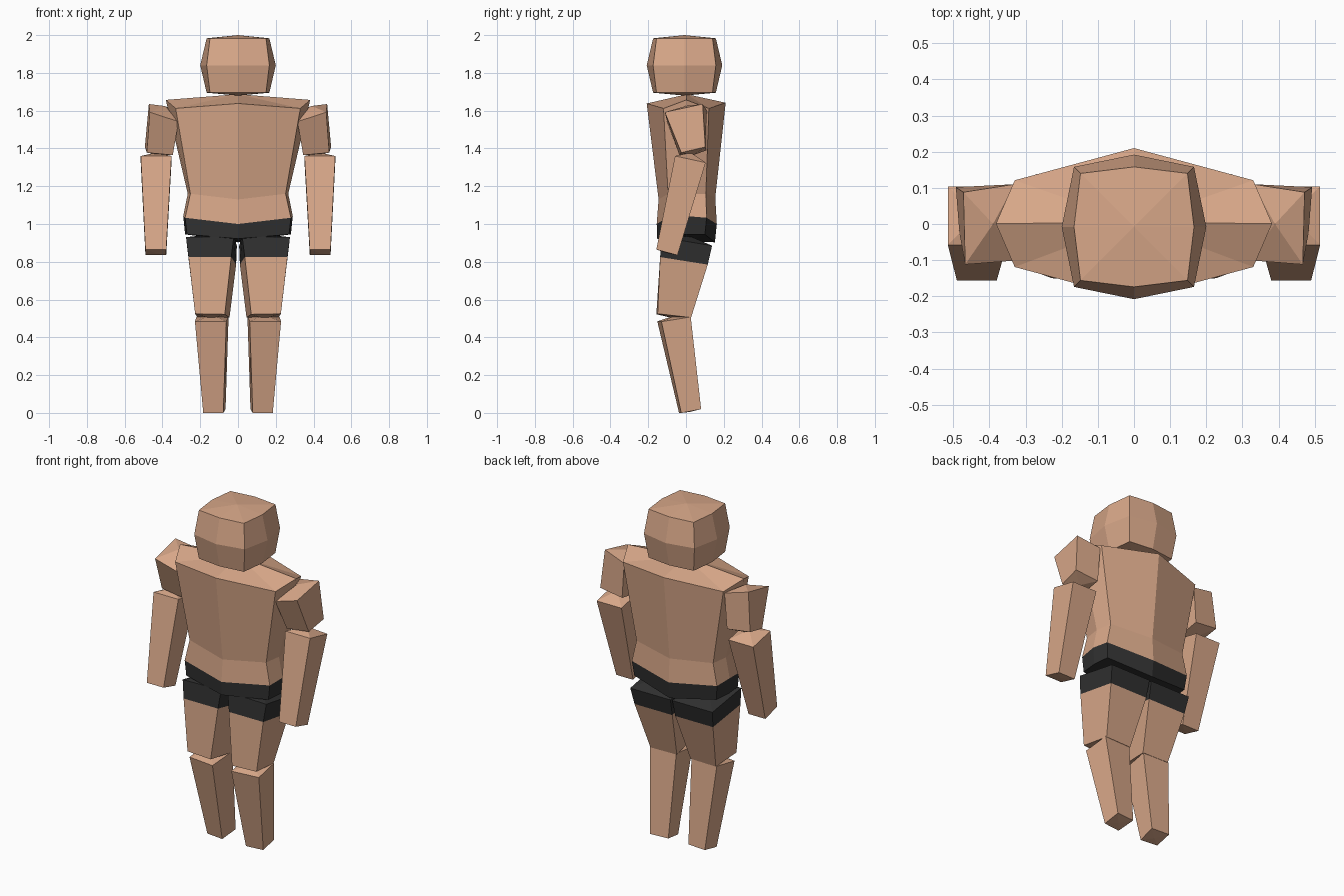
import bpy, bmesh


def material(name, rgb):
    m = bpy.data.materials.new(name)
    m.diffuse_color = (*rgb, 1)
    return m


SKIN = material("skin", (0.69, 0.39, 0.25))
CLOTH = material("dark_cloth", (0.03, 0.03, 0.03))


def loft(name, rings, start, end, cloth=(), mirror=False):
    """Skin a list of rings, closing both ends with a shallow point.
    Sections listed in cloth get the dark material (-1 = start, 'end' = end cap)."""
    bm = bmesh.new()
    loops = [[bm.verts.new(p) for p in ring] for ring in rings]
    n = len(loops[0])

    def face(verts, section):
        bm.faces.new(verts).material_index = int(section in cloth)

    for s, (a, b) in enumerate(zip(loops, loops[1:])):
        for i in range(n):
            j = (i + 1) % n
            face((a[i], a[j], b[j], b[i]), s)
    for loop, tip, section in ((loops[0], start, -1), (loops[-1], end, "end")):
        c = bm.verts.new(tip)
        for i in range(n):
            face((loop[i], loop[(i + 1) % n], c), section)
    bmesh.ops.recalc_face_normals(bm, faces=bm.faces)
    mesh = bpy.data.meshes.new(name)
    bm.to_mesh(mesh)
    bm.free()
    mesh.materials.append(SKIN)
    mesh.materials.append(CLOTH)
    ob = bpy.data.objects.new(name, mesh)
    bpy.context.collection.objects.link(ob)
    if mirror:
        mod = ob.modifiers.new("mirror", "MIRROR")
        mod.use_mirror_merge = False
    return ob


def ring8(corner, side, front, back):
    """Eight-sided ring: corner (x, y, z), side (x, z), front and back (y, z)."""
    x, y, z = corner
    yc = (front[0] + back[0]) / 2
    return [(0, *front), (x, yc - y, z), (side[0], yc, side[1]), (x, yc + y, z),
            (0, *back), (-x, yc + y, z), (-side[0], yc, side[1]), (-x, yc - y, z)]


# Head: rounded block
def head_ring(c, m, z):
    return ring8((c, c, z), (m, z), (-m - 0.008, z), (m - 0.008, z))


loft("head",
     [head_ring(0.148, 0.166, 1.983), head_ring(0.166, 0.2, 1.84), head_ring(0.148, 0.166, 1.695)],
     (0, -0.008, 2.0), (0, -0.008, 1.68))

# Torso with the waistband of the shorts
loft("torso",
     [ring8((0.33, 0.12, 1.612), (0.382, 1.657), (-0.208, 1.638), (0.21, 1.642)),
      ring8((0.252, 0.1, 1.16), (0.266, 1.16), (-0.145, 1.13), (0.155, 1.14)),
      ring8((0.28, 0.105, 1.033), (0.29, 1.042), (-0.155, 1.0), (0.163, 1.0)),
      ring8((0.27, 0.1, 0.945), (0.28, 0.945), (-0.153, 0.922), (0.153, 0.903))],
     (0, 0.005, 1.687), (0, 0, 0.91), cloth=(2, "end"))

# Limb rings run: outer front, inner front, inner back, outer back
loft("upper_arm",
     [[(0.467, -0.112, 1.592), (0.315, -0.1, 1.542), (0.33, 0.11, 1.6), (0.472, 0.088, 1.635)],
      [(0.483, -0.025, 1.378), (0.345, -0.035, 1.365), (0.345, 0.108, 1.39), (0.493, 0.102, 1.408)]],
     (0.39, 0.0, 1.625), (0.42, 0.04, 1.365), mirror=True)

loft("forearm",
     [[(0.515, -0.058, 1.36), (0.352, -0.058, 1.36), (0.352, 0.104, 1.325), (0.515, 0.104, 1.325)],
      [(0.49, -0.157, 0.865), (0.38, -0.157, 0.865), (0.38, -0.045, 0.835), (0.49, -0.045, 0.835)]],
     (0.434, 0.025, 1.378), (0.435, -0.1, 0.846), mirror=True)

# Thigh with the leg of the shorts
loft("thigh",
     [[(0.275, -0.127, 0.93), (0.022, -0.127, 0.935), (0.006, 0.138, 0.885), (0.27, 0.138, 0.885)],
      [(0.262, -0.137, 0.825), (0.036, -0.137, 0.825), (0.01, 0.115, 0.785), (0.258, 0.115, 0.785)],
      [(0.227, -0.15, 0.525), (0.07, -0.157, 0.522), (0.045, 0.022, 0.505), (0.215, 0.027, 0.505)]],
     (0.145, 0.0, 0.945), (0.14, -0.06, 0.5), cloth=(-1, 0), mirror=True)

loft("lower_leg",
     [[(0.228, -0.13, 0.483), (0.062, -0.152, 0.485), (0.05, 0.02, 0.508), (0.22, 0.025, 0.508)],
      [(0.184, -0.025, 0.0), (0.078, -0.037, 0.0), (0.066, 0.072, 0.02), (0.18, 0.08, 0.02)]],
     (0.14, -0.05, 0.518), (0.127, 0.02, 0.005), mirror=True)
